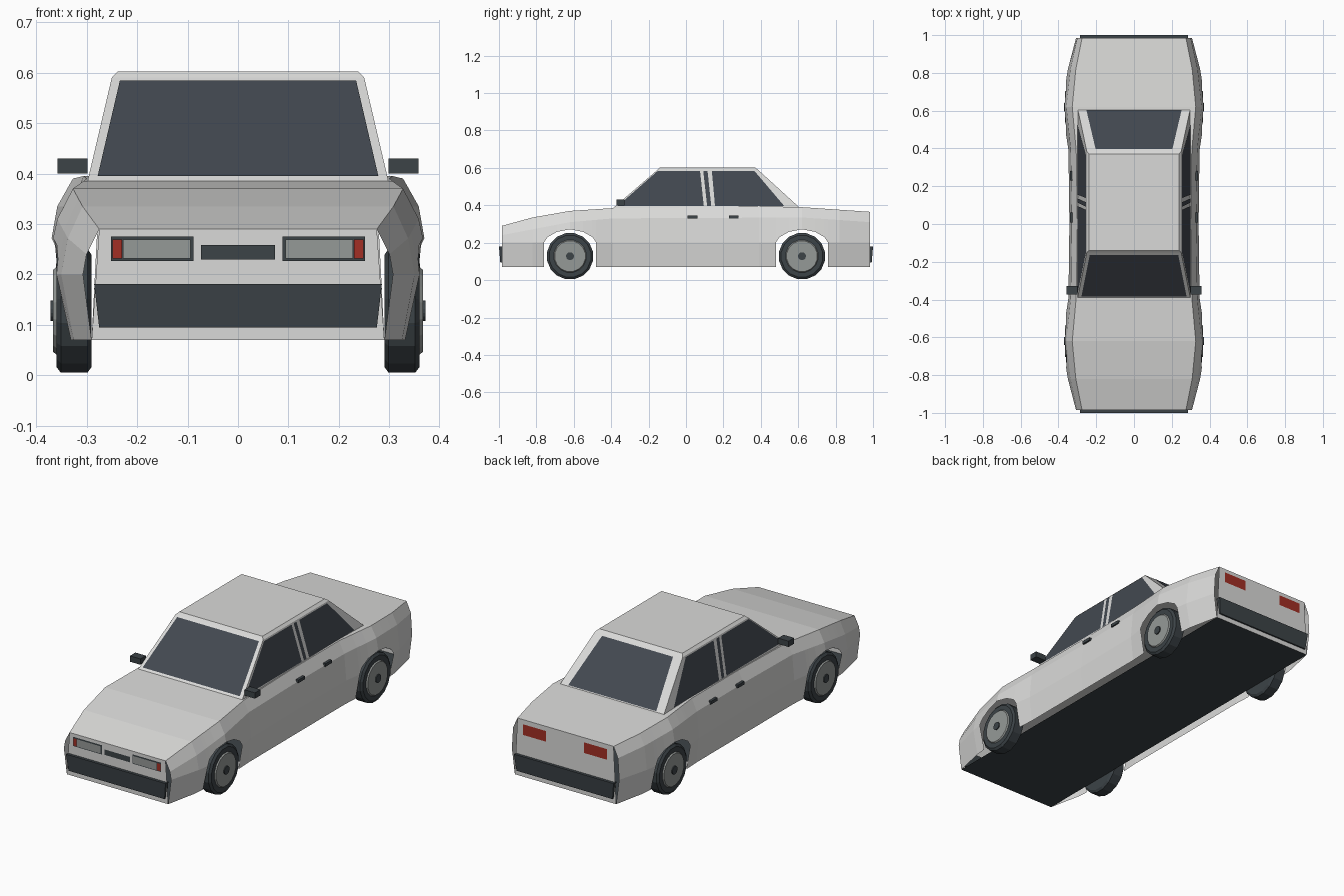
import bpy, bmesh, math
from mathutils import Vector

if "Cube" in bpy.data.objects:
    bpy.data.objects.remove(bpy.data.objects["Cube"], do_unlink=True)


def material(name, r, g, b):
    m = bpy.data.materials.new(name)
    m.use_nodes = True
    m.diffuse_color = (r, g, b, 1)
    m.node_tree.nodes["Principled BSDF"].inputs["Base Color"].default_value = (r, g, b, 1)
    return m


PAINT = material("silver_paint", .70, .70, .69)
GLASS = material("dark_glass", .055, .065, .08)
TRIM = material("dark_trim", .045, .056, .063)
METAL = material("grey_metal", .30, .32, .31)
RED = material("red_lens", .36, .028, .018)

END, FLOOR, AXLE = .985, .07, .62
CENTRE = Vector((0, 0, .3))


def finish(name, bm, *mats):
    mesh = bpy.data.meshes.new(name)
    bm.to_mesh(mesh)
    bm.free()
    for m in mats:
        mesh.materials.append(m)
    ob = bpy.data.objects.new(name, mesh)
    bpy.context.collection.objects.link(ob)
    return ob


def plate(name, points, mat, lift=0.0):
    """Flat panel facing away from the middle of the car, raised by lift."""
    bm = bmesh.new()
    face = bm.faces.new([bm.verts.new(p) for p in points])
    face.normal_update()
    if face.normal.dot(face.calc_center_median() - CENTRE) < 0:
        face.normal_flip()
    bmesh.ops.translate(bm, verts=bm.verts, vec=face.normal * lift)
    return finish(name, bm, mat)


def end_plate(name, x0, x1, z0, z1, y, mat, lift):
    return plate(name, [(x0, y, z0), (x1, y, z0), (x1, y, z1), (x0, y, z1)], mat, lift)


def box(name, centre, size, mat):
    bm = bmesh.new()
    bmesh.ops.create_cube(bm, size=1)
    bmesh.ops.scale(bm, vec=size, verts=bm.verts)
    bmesh.ops.translate(bm, vec=centre, verts=bm.verts)
    return finish(name, bm, mat)


def interp(table, v):
    for (a, p), (b, q) in zip(table, table[1:]):
        if v <= b:
            return p + (q - p) * (v - a) / (b - a)
    return table[-1][1]


# Body outline: half-widths by distance from the middle, heights along the length
SILL = [(0, .333), (.39, .333), (AXLE, .345), (.82, .325), (END, .29)]
WAIST = [(0, .342), (.39, .347), (AXLE, .382), (.82, .35), (END, .307)]
SHOULDER = [(0, .33), (.39, .335), (AXLE, .358), (.82, .337), (END, .30)]
DECK = [(0, .30), (.39, .306), (AXLE, .327), (.82, .308), (END, .275)]
SHOULDER_Z = [(-END, .24), (-AXLE, .31), (-.39, .33), (AXLE, .335), (END, .31)]
DECK_Z = [(-END, .29), (-.82, .335), (-AXLE, .37), (-.39, .385), (.39, .395),
          (AXLE, .39), (END, .365)]
ARCH = [(0, .272), (.07, .258), (.12, .23), (.14, .20)]


def column(y, side):
    a = abs(y)
    sz, sx, wx = interp(SHOULDER_Z, y), interp(SHOULDER, a), interp(WAIST, a)
    mz = interp(ARCH, abs(a - AXLE))
    mx = wx + (sx - wx) * (mz - .2) / (sz - .2)
    return [Vector((side * x, y, z)) for x, z in (
        (interp(DECK, a), interp(DECK_Z, y)), (sx, sz), (mx, mz), (interp(SILL, a), FLOOR))]


# Body shell: sides with open wheel arches, joined by the bonnet and boot deck
half = [0, .39, .82, END] + [AXLE + s * d for d, _ in ARCH for s in (-1, 1)]
ys = sorted({round(s * y, 3) for y in half for s in (-1, 1)})
bm = bmesh.new()
left, right = [[[bm.verts.new(p) for p in column(y, s)] for y in ys] for s in (1, -1)]
for i in range(len(ys) - 1):
    middle = abs((ys[i] + ys[i + 1]) / 2)
    rows = 2 if abs(middle - AXLE) < .14 else 3
    for r in range(rows):
        for cols in (left, right):
            quad = [cols[i][r], cols[i + 1][r], cols[i + 1][r + 1], cols[i][r + 1]]
            bm.faces.new(quad if cols is left else quad[::-1])
    bm.faces.new([left[i][0], right[i][0], right[i + 1][0], left[i + 1][0]])
loose = [v for v in bm.verts if not v.link_faces]
bmesh.ops.delete(bm, geom=loose, context="VERTS")
bm.normal_update()
if sum(f.normal.z for f in bm.faces) < 0:
    bmesh.ops.reverse_faces(bm, faces=bm.faces)
finish("body_shell", bm, PAINT)

# Underside
plate("floor_pan", [(x, y, FLOOR) for x, y in
                    ((-.29, -END), (.29, -END), (.29, END), (-.29, END))], TRIM)

# End panels and bumpers
for word, s in (("front", -1), ("rear", 1)):
    top = interp(DECK_Z, s * END)
    plate(word + "_panel", [(-.29, s * END, FLOOR), (.29, s * END, FLOOR),
                            (.275, s * END, top), (-.275, s * END, top)], PAINT)
    bumper = box(word + "_bumper", (0, s * .988, .138), (.57, .024, .086), TRIM)
    for v in bumper.data.vertices:
        if v.co.z < .138:
            v.co.x *= .965
            if abs(v.co.y) > .99:
                v.co.y -= s * .007

# Lamps and grille
end_plate("grille", -.073, .073, .23, .258, -END, TRIM, .004)
for word, s in (("left", 1), ("right", -1)):
    end_plate(word + "_headlamp_frame", s * .088, s * .252, .227, .275, -END, TRIM, .003)
    end_plate(word + "_headlamp", s * .094, s * .228, .232, .269, -END, METAL, .006)
    end_plate(word + "_indicator", s * .23, s * .249, .232, .269, -END, RED, .006)
    end_plate(word + "_tail_lamp", s * .11, s * .24, .288, .343, END, RED, .004)

# Cabin: three stacked rings of half-width, front, rear and height
RINGS = [(.298, -.39, .61, .385), (.25, -.152, .385, .59), (.238, -.14, .37, .602)]
bm = bmesh.new()
loops = [[bm.verts.new(p) for p in ((-w, f, z), (w, f, z), (w, r, z), (-w, r, z))]
         for w, f, r, z in RINGS]
for low, high in zip(loops, loops[1:]):
    for i in range(4):
        j = (i + 1) % 4
        bm.faces.new([low[i], low[j], high[j], high[i]])
bm.faces.new(loops[-1])
finish("cabin", bm, PAINT)


def slope(k, z):
    """Cabin wall value k (0 width, 1 front, 2 rear) at height z."""
    low, high = RINGS[0], RINGS[1]
    return low[k] + (high[k] - low[k]) * (z - low[3]) / (high[3] - low[3])


# Windscreen and rear window
for name, k, wide, narrow in (("windscreen", 1, .278, .234), ("rear_window", 2, .252, .203)):
    plate(name, [(x, slope(k, z), z) for x, z in
                 ((-wide, .393), (wide, .393), (narrow, .582), (-narrow, .582))], GLASS, .003)

# Side windows: lower front, lower rear, upper rear, upper front
WINDOWS = {"front_window": (-.365, .095, .075, -.15), "pillar_strip": (.113, .135, .115, .092),
           "back_window": (.155, .525, .365, .138)}
for word, s in (("left", 1), ("right", -1)):
    for name, spots in WINDOWS.items():
        plate(word + "_" + name, [(s * slope(0, z), y, z) for y, z in
                                  zip(spots, (.396, .396, .584, .584))], GLASS, .003)
    # Mirrors and door handles
    box(word + "_mirror", (s * .328, -.35, .415), (.06, .045, .03), TRIM)
    for name, y in (("front", .035), ("back", .255)):
        box(word + "_" + name + "_handle", (s * .333, y, .338), (.014, .052, .016), TRIM)

# Wheels: lathed profile of (radius, distance from the middle)
PROFILE = [(.0, .29), (.113, .29), (.125, .298), (.125, .351), (.113, .36), (.088, .36),
           (.083, .366), (.021, .366), (.021, .371), (.0, .371)]
STEPS = 16


def wheel(name, s, y):
    bm = bmesh.new()
    rings = []
    for r, x in PROFILE:
        turns = [2 * math.pi * (i + .5) / STEPS for i in range(STEPS)]
        rings.append([bm.verts.new((s * x, y + r * math.cos(t), .128 + r * math.sin(t)))
                      for t in turns] if r else [bm.verts.new((s * x, y, .128))])
    for n, (a, b) in enumerate(zip(rings, rings[1:])):
        for i in range(STEPS):
            j = (i + 1) % STEPS
            ring = [a[i % len(a)], a[j % len(a)], b[j % len(b)], b[i % len(b)]]
            f = bm.faces.new(list(dict.fromkeys(ring)))
            f.material_index = 1 if n in (5, 6) else 0
    bmesh.ops.recalc_face_normals(bm, faces=bm.faces)
    finish(name, bm, TRIM, METAL)


for side, s in (("left", 1), ("right", -1)):
    for word, y in (("front", -AXLE), ("rear", AXLE)):
        wheel(side + "_" + word + "_wheel", s, y)
